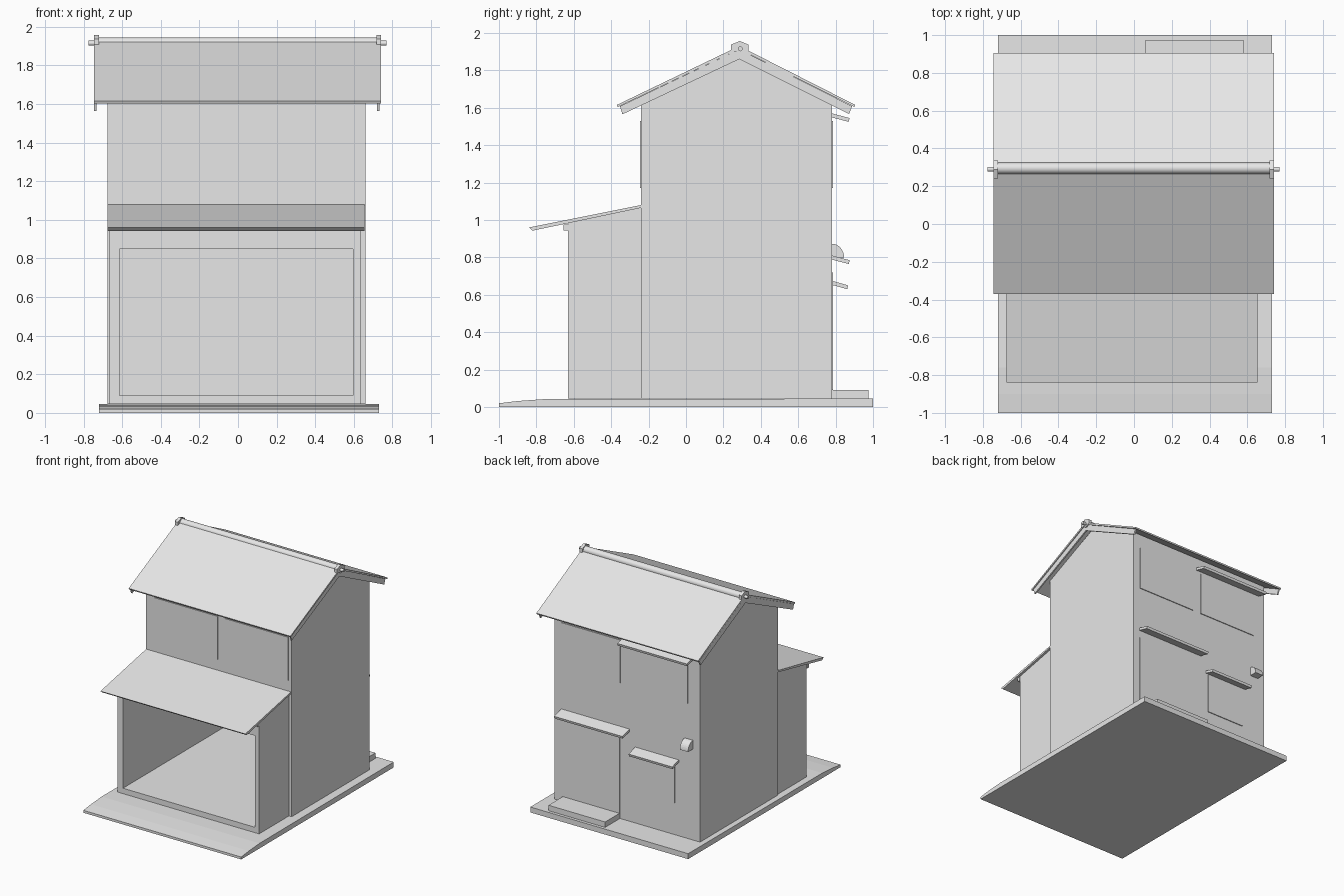
import bpy, bmesh, math

if "Cube" in bpy.data.objects:
    bpy.data.objects.remove(bpy.data.objects["Cube"])

grey = bpy.data.materials.new("plain grey")
grey.use_nodes = True
GREY = (0.8, 0.8, 0.8, 1)
grey.diffuse_color = GREY
grey.node_tree.nodes["Principled BSDF"].inputs["Base Color"].default_value = GREY


def prism(name, profile, x0, x1):
    """Extrude a closed (y, z) profile from x0 to x1."""
    bm = bmesh.new()
    face = bm.faces.new([bm.verts.new((x0, y, z)) for y, z in profile])
    out = bmesh.ops.extrude_face_region(bm, geom=[face])
    moved = [v for v in out["geom"] if isinstance(v, bmesh.types.BMVert)]
    bmesh.ops.translate(bm, verts=moved, vec=(x1 - x0, 0, 0))
    bmesh.ops.recalc_face_normals(bm, faces=bm.faces)
    mesh = bpy.data.meshes.new(name)
    bm.to_mesh(mesh)
    bm.free()
    mesh.materials.append(grey)
    obj = bpy.data.objects.new(name, mesh)
    bpy.context.collection.objects.link(obj)
    return obj


def box(name, x0, x1, y0, y1, z0, z1):
    return prism(name, [(y0, z0), (y1, z0), (y1, z1), (y0, z1)], x0, x1)


def tube(name, x0, x1, y, z, radius, sides):
    ring = [i * math.tau / sides for i in range(sides)]
    obj = prism(name, [(y + radius * math.cos(a), z + radius * math.sin(a)) for a in ring], x0, x1)
    for p in obj.data.polygons:
        p.use_smooth = len(p.vertices) == 4
    return obj


FRONT, BACK, FLOOR = -0.24, 0.78, 0.045
RIDGE = 0.285
LEAN = -0.63

# Ground slab with a ramped front edge, and the raised floor
prism("ground_slab", [(-1, 0), (1, 0), (1, FLOOR), (-0.76, 0.042), (-0.9, 0.032), (-1, 0.02)], -0.72, 0.73)
box("floor", -0.62, 0.6, LEAN, BACK - 0.02, FLOOR, 0.09)

# Main house walls
gable = [(FRONT, FLOOR), (BACK, FLOOR), (BACK, 1.655), (RIDGE, 1.9), (FRONT, 1.66)]
prism("right_wall", gable, -0.675, -0.615)
prism("left_wall", gable, 0.595, 0.66)
box("back_wall", -0.615, 0.595, BACK - 0.045, BACK, FLOOR, 1.655)
box("front_upper_wall", -0.615, 0.595, FRONT, FRONT + 0.045, 1.03, 1.66)

# Open-fronted lean-to
lean_side = [(LEAN, FLOOR), (FRONT, FLOOR), (FRONT, 1.065), (LEAN, 0.985)]
prism("lean_to_right_wall", lean_side, -0.665, -0.615)
prism("lean_to_left_wall", lean_side, 0.595, 0.635)
box("lean_to_sill", -0.615, 0.595, LEAN, LEAN + 0.045, FLOOR, 0.09)
box("lean_to_header", -0.615, 0.595, LEAN, LEAN + 0.045, 0.85, 0.98)
box("lean_to_beam", -0.67, 0.64, -0.655, LEAN, 0.945, 0.975)
prism("lean_to_roof", [(-0.84, 0.96), (FRONT, 1.08), (FRONT, 1.065), (-0.82, 0.943)], -0.675, 0.655)

# Main roof, gable boards and ridge
prism("main_roof", [(-0.37, 1.615), (RIDGE, 1.93), (0.905, 1.615),
                    (0.9, 1.604), (RIDGE, 1.913), (-0.365, 1.604)], -0.745, 0.74)
gable_board = [(-0.353, 1.608), (RIDGE, 1.913), (0.888, 1.608),
               (0.872, 1.567), (RIDGE, 1.86), (-0.34, 1.565)]
for side, x in (("right", -0.745), ("left", 0.72)):
    prism(side + "_gable_board", gable_board, x, x + 0.012)
tube("ridge_tube", -0.74, 0.74, 0.295, 1.915, 0.03, 24)
end_cap = [(0.24, 1.9), (0.335, 1.9), (0.335, 1.937), (0.288, 1.957), (0.24, 1.937)]
for side, x, tip in (("right", -0.745, -0.775), ("left", 0.717, 0.77)):
    prism(side + "_ridge_cap", end_cap, x, x + 0.025)
    tube(side + "_ridge_pin", x, tip, 0.29, 1.915, 0.013, 12)

# Window panes and door as thin raised plates
for name, x0, x1 in (("right", -0.6, -0.015), ("left", 0.05, 0.63)):
    box("front_" + name + "_window", x0, x1, FRONT - 0.006, FRONT, 1.17, 1.53)
for name, x0, x1, z0, z1 in (("back_right_window", -0.566, -0.027, 1.17, 1.53),
                             ("back_left_window", 0.055, 0.595, 1.17, 1.53),
                             ("back_small_window", -0.447, -0.1, 0.31, 0.64),
                             ("back_door", 0.06, 0.6, 0.09, 0.72)):
    box(name, x0, x1, BACK, BACK + 0.007, z0, z1)

# Sloping awnings along the back
for name, x0, x1, z, reach in (("window", -0.62, 0.017, 1.57, 0.095),
                               ("door", -0.027, 0.6, 0.81, 0.095),
                               ("small_window", -0.48, -0.08, 0.675, 0.087)):
    end = BACK + reach
    prism(name + "_awning", [(BACK, z), (end, z - 0.025), (end - 0.005, z - 0.045), (BACK, z - 0.022)], x0, x1)

# Rounded vent hood and the back step
arc = [i * math.pi / 16 for i in range(9)]
prism("vent_hood", [(BACK, 0.8)] + [(BACK + 0.065 * math.cos(a), 0.8 + 0.073 * math.sin(a)) for a in arc],
      -0.61, -0.535)
box("back_step", 0.06, 0.58, BACK, 0.975, FLOOR, 0.09)
